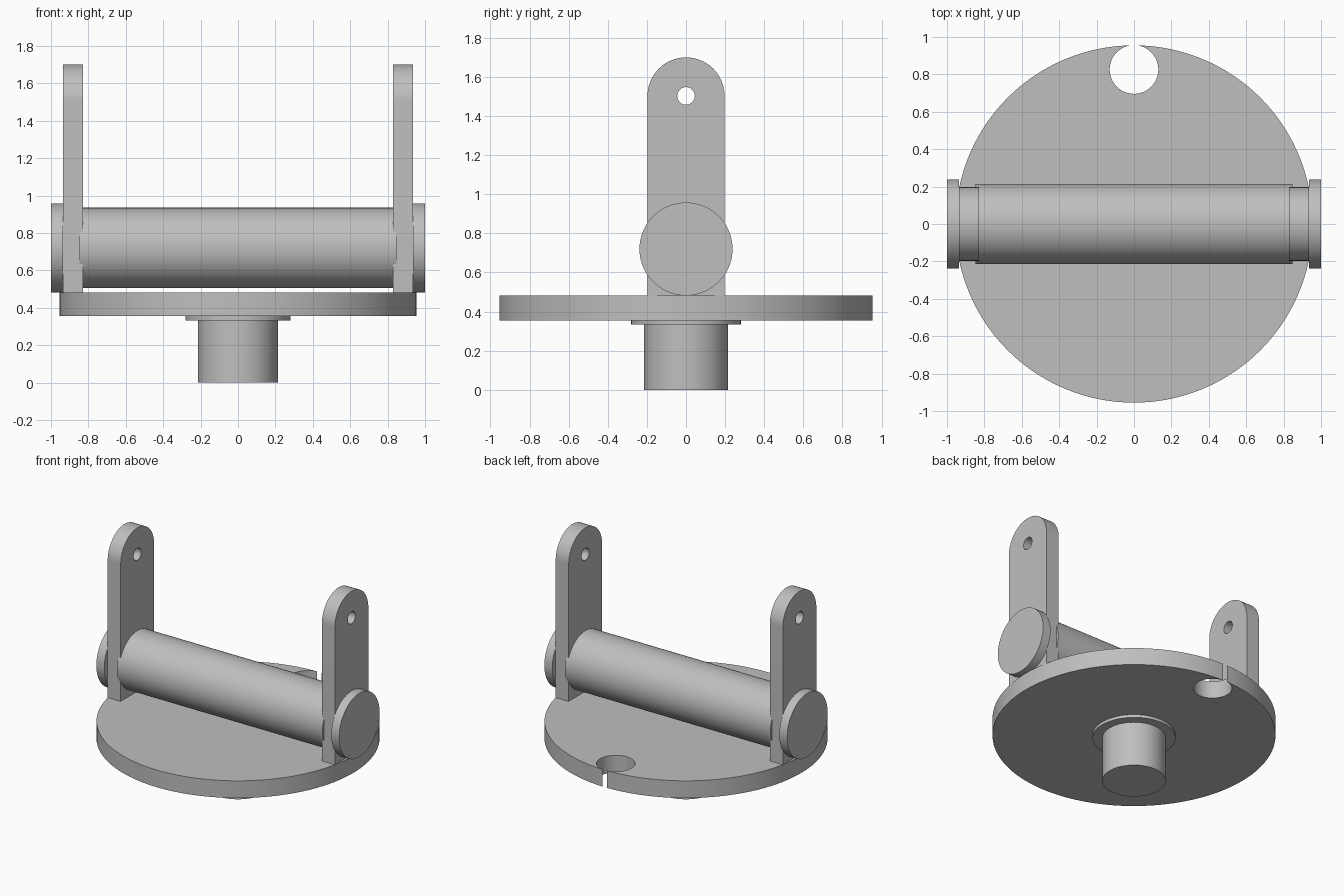
import bpy
from math import sin, cos, pi, radians, atan2

cube = bpy.data.objects.get("Cube")
if cube:
    bpy.data.objects.remove(cube, do_unlink=True)

# One plain grey for the whole assembly
grey = bpy.data.materials.new("plain grey")
grey.use_nodes = True
grey.diffuse_color = (0.52, 0.52, 0.52, 1)
grey.node_tree.nodes["Principled BSDF"].inputs["Base Color"].default_value = grey.diffuse_color


def finish(obj, name):
    obj.name = obj.data.name = name
    obj.data.materials.clear()
    obj.data.materials.append(grey)
    bpy.ops.object.select_all(action='DESELECT')
    obj.select_set(True)
    bpy.context.view_layer.objects.active = obj
    bpy.ops.object.shade_smooth_by_angle(angle=radians(30))
    return obj


def cylinder(name, radius, start, end, axis='Z', height=0.0):
    """Cylinder from start to end along Z, or along X at the given height."""
    mid = (start + end) / 2
    along_x = axis == 'X'
    bpy.ops.mesh.primitive_cylinder_add(
        vertices=96, radius=radius, depth=abs(end - start),
        location=(mid, 0, height) if along_x else (0, 0, mid),
        rotation=(0, pi / 2, 0) if along_x else (0, 0, 0))
    return finish(bpy.context.object, name)


def arc(cx, cy, radius, a0, a1, steps):
    return [(cx + radius * cos(a0 + (a1 - a0) * i / steps),
             cy + radius * sin(a0 + (a1 - a0) * i / steps)) for i in range(steps + 1)]


def plate(name, loops, thickness, location, rotation=(0, 0, 0)):
    """Extruded flat outline; loops after the first are holes."""
    curve = bpy.data.curves.new(name, 'CURVE')
    curve.dimensions = '2D'
    curve.fill_mode = 'BOTH'
    curve.extrude = thickness / 2
    for loop in loops:
        spline = curve.splines.new('POLY')
        spline.points.add(len(loop) - 1)
        for point, (x, y) in zip(spline.points, loop):
            point.co = (x, y, 0, 1)
        spline.use_cyclic_u = True
    source = bpy.data.objects.new(name, curve)
    bpy.context.collection.objects.link(source)
    bpy.context.view_layer.update()
    mesh = bpy.data.meshes.new_from_object(
        source.evaluated_get(bpy.context.evaluated_depsgraph_get()))
    bpy.data.objects.remove(source, do_unlink=True)
    obj = bpy.data.objects.new(name, mesh)
    obj.location, obj.rotation_euler = location, rotation
    bpy.context.collection.objects.link(obj)
    return finish(obj, name)


# Round base with a hole that just breaks through the back rim
R, hole_r, hole_y = 0.955, 0.13, 0.826
meet_y = (R**2 - hole_r**2 + hole_y**2) / (2 * hole_y)
meet_x = (R**2 - meet_y**2) ** 0.5
rim = atan2(meet_x, meet_y)
lip = atan2(meet_x, meet_y - hole_y)
outline = arc(0, 0, R, pi / 2 + rim, pi / 2 + 2 * pi - rim, 144)
outline += arc(0, hole_y, hole_r, pi / 2 - lip, pi / 2 - 2 * pi + lip, 64)
plate("base_disc", [outline], 0.128, (0, 0, 0.419))

# Pivot stem under the base
cylinder("stem_collar", 0.28, 0.333, 0.356)
cylinder("stem", 0.214, 0, 0.34)

# Roller between the arms
axle_z = 0.72
cylinder("roller", 0.215, -0.847, 0.847, 'X', axle_z)

# Upright arms with rounded, drilled tops, and the outer roller caps
half, eye_z = 0.197, 1.503
arm = [(-half, 0.48), (half, 0.48)] + arc(0, eye_z, half, 0, pi, 40)
eye = arc(0, eye_z, 0.045, 0, 2 * pi, 40)[:-1]
for label, side in (("left", 1), ("right", -1)):
    plate(label + "_arm", [arm, eye], 0.107, (side * 0.882, 0, 0), (pi / 2, 0, pi / 2))
    cylinder(label + "_roller_cap", 0.238, side * 0.935, side * 1.0, 'X', axle_z)
